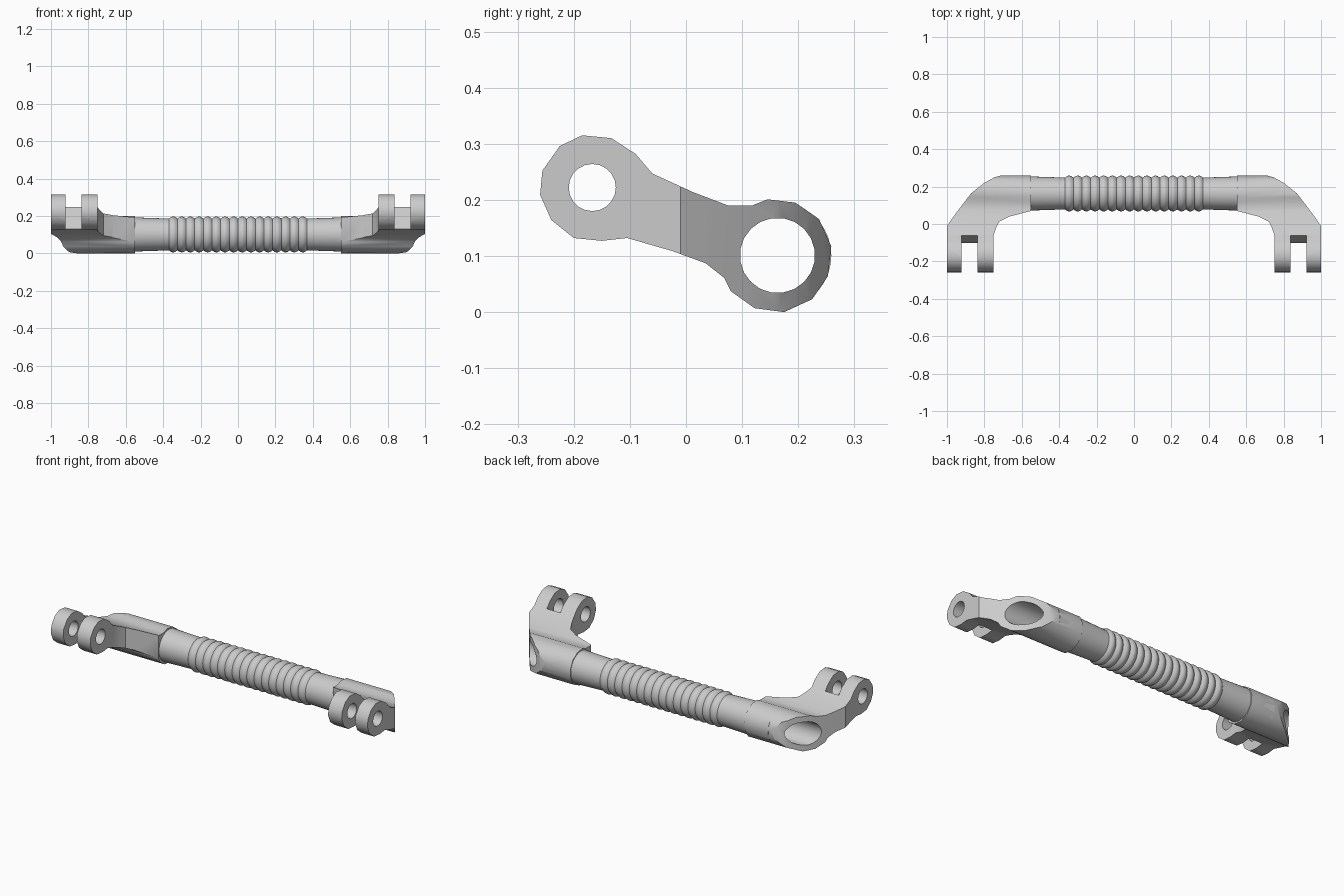
import bpy, bmesh, math
from mathutils import Vector

cube = bpy.data.objects.get("Cube")
if cube:
    bpy.data.objects.remove(cube)

TUBE_Y, TUBE_Z = 0.163, 0.101   # tube axis
TUBE_R, BORE_R = 0.096, 0.067

grey = bpy.data.materials.new("light_grey")
grey.use_nodes = True
grey.diffuse_color = (0.6, 0.6, 0.6, 1)
grey.node_tree.nodes["Principled BSDF"].inputs["Base Color"].default_value = grey.diffuse_color


def make_object(name, bm):
    bmesh.ops.recalc_face_normals(bm, faces=bm.faces)
    mesh = bpy.data.meshes.new(name)
    bm.to_mesh(mesh)
    bm.free()
    mesh.materials.append(grey)
    obj = bpy.data.objects.new(name, mesh)
    bpy.context.collection.objects.link(obj)
    return obj


def prism(name, points, offset):
    """Extrude a closed outline along a vector."""
    bm = bmesh.new()
    face = bm.faces.new([bm.verts.new(p) for p in points])
    grown = bmesh.ops.extrude_face_region(bm, geom=[face])["geom"]
    verts = [g for g in grown if isinstance(g, bmesh.types.BMVert)]
    bmesh.ops.translate(bm, verts=verts, vec=Vector(offset))
    return make_object(name, bm)


def side_prism(name, outline, x0, x1):
    return prism(name, [(x0, y, z) for y, z in outline], (x1 - x0, 0, 0))


def circle(y, z, radius, sides, phase=0.0):
    return [(y + radius * math.cos(phase + math.tau * i / sides),
             z + radius * math.sin(phase + math.tau * i / sides)) for i in range(sides)]


def activate(obj):
    bpy.ops.object.select_all(action='DESELECT')
    obj.select_set(True)
    bpy.context.view_layer.objects.active = obj


def boolean(obj, tool, operation):
    mod = obj.modifiers.new("cut", 'BOOLEAN')
    mod.object, mod.operation, mod.solver = tool, operation, 'EXACT'
    activate(obj)
    bpy.ops.object.modifier_apply(modifier=mod.name)
    bpy.data.objects.remove(tool)


def smooth(obj, degrees):
    activate(obj)
    bpy.ops.object.shade_smooth_by_angle(angle=math.radians(degrees))


# Arm: side silhouette from lug to tube collar
side = [(-.26, .21), (-.256, .253), (-.225, .297), (-.185, .316), (-.133, .311),
        (-.09, .283), (-.06, .248), (.012, .215), (.075, .191), (.118, .191),
        (.145, .202), (.195, .196), (.237, .167), (.259, .118), (.253, .065),
        (.225, .024), (.175, .001), (.122, .008), (.08, .038), (.068, .062),
        (.035, .088), (-.025, .11), (-.105, .133), (-.15, .128), (-.2, .133), (-.24, .165)]
side = [(y, max(z - 0.001, 0)) for y, z in side]
arms = side_prism("side_arms", side, 0.5, 1.0)

# Arm: bent outline seen from above, with the slanted outer corner
plan = [(.751, -.3), (.751, -.06), (.737, -.02), (.72, .013), (.665, .04), (.55, .07),
        (.55, .3), (.67, .3), (.70, .262), (.745, .25), (.80, .22), (.87, .165),
        (.92, .10), (.965, .04), (1.0, -.01), (1.1, -.02), (1.1, -.3)]
boolean(arms, prism("plan_tool", [(x, y, -.2) for x, y in plan], (0, 0, .8)), 'INTERSECT')

# Tube bore, pin hole and fork slot
boolean(arms, side_prism("bore_tool", circle(TUBE_Y, TUBE_Z, BORE_R, 20, .15), .4, 1.2), 'DIFFERENCE')
boolean(arms, side_prism("pin_tool", circle(-.167, .222, .042, 20), .4, 1.2), 'DIFFERENCE')
slot = [(-.5, 0), (-.146, 0), (.025, .5), (-.5, .5)]
boolean(arms, side_prism("slot_tool", slot, .837, .922), 'DIFFERENCE')
smooth(arms, 34)
mirror = arms.modifiers.new("mirror", 'MIRROR')
mirror.use_axis[0] = True

# Hollow grip tube with a ribbed middle, spun around its axis
RIBS, STEPS, HALF = 16, 6, 0.37
profile = [(-.70, TUBE_R)]
for i in range(RIBS * STEPS + 1):
    t = i / STEPS
    wave = abs(math.sin(math.pi * t))
    profile.append((-HALF + 2 * HALF * t / RIBS, TUBE_R - 0.011 * (1 - wave)))
profile += [(.70, TUBE_R), (.70, BORE_R), (-.70, BORE_R)]

bm = bmesh.new()
SIDES = 36
rings = [[bm.verts.new((x, y, z)) for y, z in circle(TUBE_Y, TUBE_Z, r, SIDES)] for x, r in profile]
for a, b in zip(rings, rings[1:] + rings[:1]):
    for i in range(SIDES):
        j = (i + 1) % SIDES
        bm.faces.new((a[i], a[j], b[j], b[i]))
tube = make_object("ribbed_grip_tube", bm)
smooth(tube, 35)
